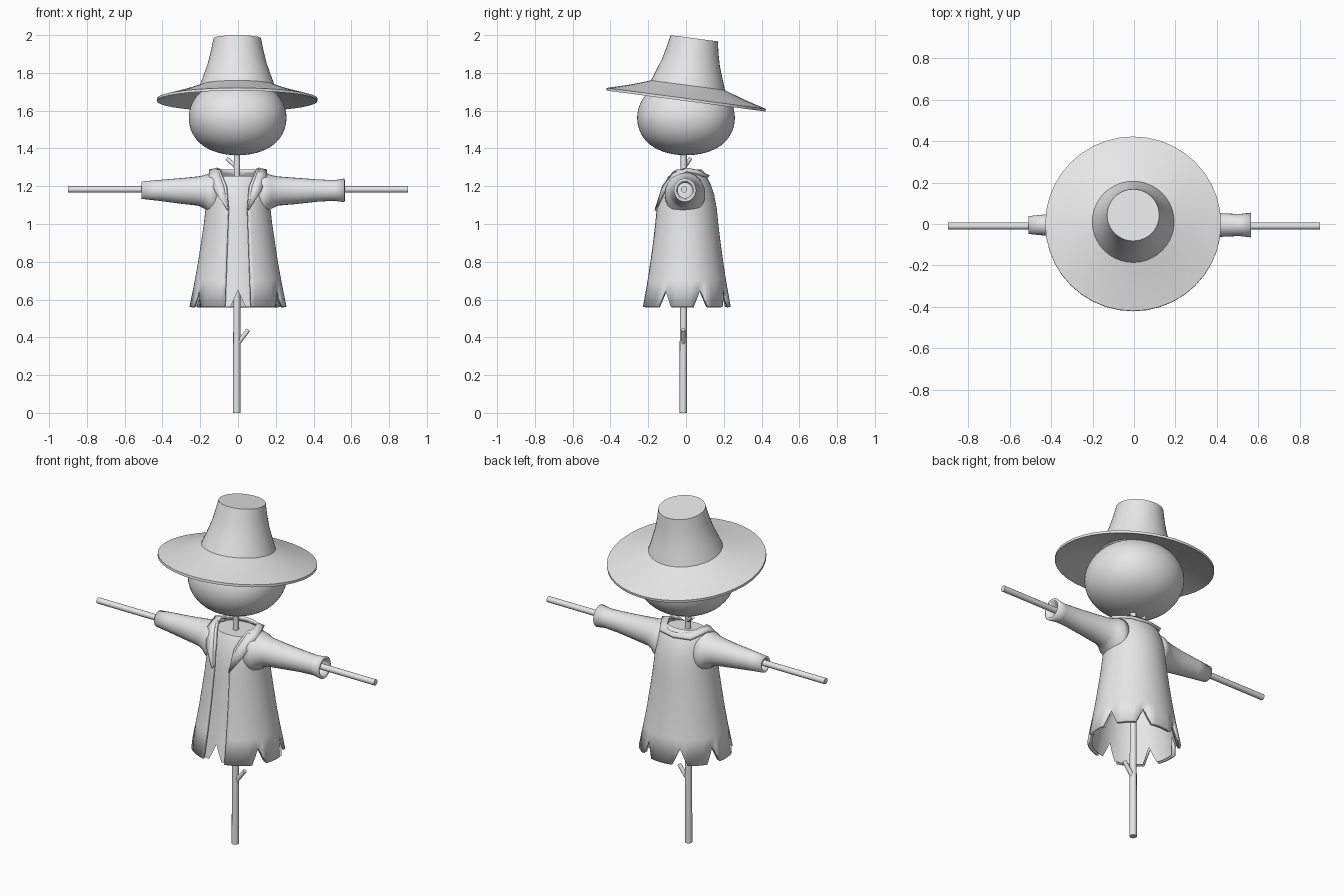
import bpy
from math import sin, cos, radians, degrees, asin, pi
from mathutils import Vector, Matrix

cube = bpy.data.objects.get("Cube")
if cube:
    bpy.data.objects.remove(cube, do_unlink=True)

grey = bpy.data.materials.new("plain grey")
grey.use_nodes = True
grey.diffuse_color = (0.8, 0.8, 0.8, 1)
grey.node_tree.nodes["Principled BSDF"].inputs["Base Color"].default_value = (0.8, 0.8, 0.8, 1)


def finish(ob, angle=35):
    """Give the part its material and smooth shading with sharp edges."""
    ob.data.materials.append(grey)
    bpy.ops.object.select_all(action='DESELECT')
    ob.select_set(True)
    bpy.context.view_layer.objects.active = ob
    bpy.ops.object.shade_smooth_by_angle(angle=radians(angle))
    return ob


def skin(name, rows, closed=True, cap=False, thick=0):
    """Skin rows of points with quads; optionally cap the last row."""
    n = len(rows[0])
    faces = []
    for i in range(len(rows) - 1):
        for j in range(n if closed else n - 1):
            k = (j + 1) % n
            faces.append((i * n + j, i * n + k, (i + 1) * n + k, (i + 1) * n + j))
    if cap:
        faces.append([(len(rows) - 1) * n + j for j in range(n)])
    me = bpy.data.meshes.new(name)
    me.from_pydata([p for r in rows for p in r], [], faces)
    ob = bpy.data.objects.new(name, me)
    bpy.context.collection.objects.link(ob)
    if thick:
        mod = ob.modifiers.new("thickness", 'SOLIDIFY')
        mod.thickness, mod.offset = thick, 0
    return finish(ob)


def stick(name, a, b, r1, r2):
    """Tapered stick between two points."""
    a, b = Vector(a), Vector(b)
    d = b - a
    bpy.ops.mesh.primitive_cone_add(vertices=12, radius1=r1, radius2=r2, depth=d.length,
                                    location=(a + b) / 2, rotation=d.to_track_quat('Z', 'Y').to_euler())
    bpy.context.object.name = name
    return finish(bpy.context.object)


def lookup(table, z):
    """Linear interpolation in rows that start with a height."""
    for lo, hi in zip(table, table[1:]):
        if z <= hi[0]:
            t = max(0, (z - lo[0]) / (hi[0] - lo[0]))
            return [u + (v - u) * t for u, v in zip(lo[1:], hi[1:])]
    return list(table[-1][1:])


# Wooden frame
stick("upright_pole", (-0.007, -0.015, 0), (-0.005, -0.012, 1.42), 0.02, 0.016)
stick("cross_pole", (-0.9, -0.01, 1.183), (0.9, -0.01, 1.183), 0.017, 0.017)
stick("lower_twig", (0, -0.015, 0.37), (0.055, -0.015, 0.44), 0.013, 0.011)
stick("neck_twig", (-0.005, -0.01, 1.3), (-0.058, 0.022, 1.345), 0.012, 0.01)

# Head: rounded cube
bpy.ops.mesh.primitive_cube_add(size=2, location=(-0.002, 0, 1.562))
head = bpy.context.object
head.name = "head"
head.scale = (0.308, 0.308, 0.236)
head.modifiers.new("round", 'SUBSURF').levels = 4
head.modifiers["round"].render_levels = 4
finish(head, 180)

# Hat: a turned shell, tipped back
profile = [(0.19, 0.065), (0.425, -0.004), (0.425, 0.01), (0.3, 0.045), (0.198, 0.08),
           (0.176, 0.14), (0.155, 0.2), (0.139, 0.265), (0.126, 0.331)]
tip = Matrix.Translation((-0.004, 0, 1.655)) @ Matrix.Rotation(radians(-7.5), 4, 'X')
N = 40
skin("hat", [[tip @ Vector((r * sin(2 * pi * j / N), -r * cos(2 * pi * j / N), z)) for j in range(N)]
             for r, z in profile], cap=True)

# Coat body: height, half width, half depth
body = [(0.56, 0.25, 0.23), (0.7, 0.222, 0.205), (0.8, 0.204, 0.19), (0.9, 0.189, 0.176),
        (1.0, 0.174, 0.164), (1.08, 0.165, 0.156), (1.15, 0.16, 0.143), (1.2, 0.155, 0.127),
        (1.24, 0.146, 0.108), (1.27, 0.132, 0.09), (1.285, 0.118, 0.078)]
# half of the front opening by height
opening = [(0.56, 0.068), (1.08, 0.05), (1.2, 0.06), (1.285, 0.095)]
notches = (0, 60, 110, 155, 205, 250, 300, 360)


def hem(a):
    return 0.56 + 0.09 * max(0, 1 - min(abs(a - n) for n in notches) / 10)


def ring(z, angles, scale, first, gap):
    pts = []
    for a in angles:
        h = hem(a) if first else z
        rx, ry = (scale * v for v in lookup(body, h))
        b = a
        if gap:
            g = degrees(asin(lookup(opening, h)[0] / rx))
            side = min(a, 360 - a)
            if side < 90:
                side = g + (side - 15) * (90 - g) / 75
            b = side if a < 180 else 360 - side
        pts.append((rx * sin(radians(b)), -ry * cos(radians(b)), h))
    return pts


heights = [row[0] for row in body]
skin("coat", [ring(z, range(15, 350, 5), 1, i == 0, True) for i, z in enumerate(heights)],
     closed=False, thick=0.014)
shirt_heights = heights[:-2] + [1.255]
skin("shirt", [ring(z, range(0, 360, 5), 0.93, i == 0, False) for i, z in enumerate(shirt_heights)],
     cap=True)

# Sleeves: distance out, top, bottom, half depth
left = [(0.11, 1.272, 1.03, 0.1), (0.15, 1.262, 1.06, 0.1), (0.175, 1.252, 1.088, 0.085),
        (0.21, 1.245, 1.104, 0.072), (0.3, 1.238, 1.112, 0.06), (0.42, 1.229, 1.125, 0.05),
        (0.51, 1.225, 1.13, 0.046), (0.565, 1.234, 1.122, 0.053)]
right = left[:4] + [(0.3, 1.236, 1.114, 0.056), (0.42, 1.226, 1.13, 0.045), (0.51, 1.218, 1.14, 0.036)]


def sleeve(name, table, side):
    rows = []
    for x, top, low, dep in table:
        mid, r = (top + low) / 2, (top - low) / 2
        rows.append([(side * x, -0.005 + dep * cos(2 * pi * j / 24), mid + r * sin(2 * pi * j / 24))
                     for j in range(24)])
    skin(name, rows, thick=0.014)


sleeve("left_sleeve", left, 1)
sleeve("right_sleeve", right, -1)

# Collar with lapels: inner and outer edge of one half, mirrored
inner = [(0, 0.085, 1.268), (0.075, 0.07, 1.278), (0.108, 0, 1.292), (0.1, -0.065, 1.27),
         (0.075, -0.12, 1.2), (0.052, -0.158, 1.08)]
outer = [(0, 0.122, 1.252), (0.1, 0.1, 1.255), (0.15, 0.005, 1.282), (0.152, -0.06, 1.245),
         (0.12, -0.118, 1.17), (0.054, -0.16, 1.07)]


def mirrored(edge):
    return [(-x, y, z) for x, y, z in edge[:0:-1]] + edge


skin("collar", [mirrored(inner), mirrored(outer)], closed=False, thick=0.014)
